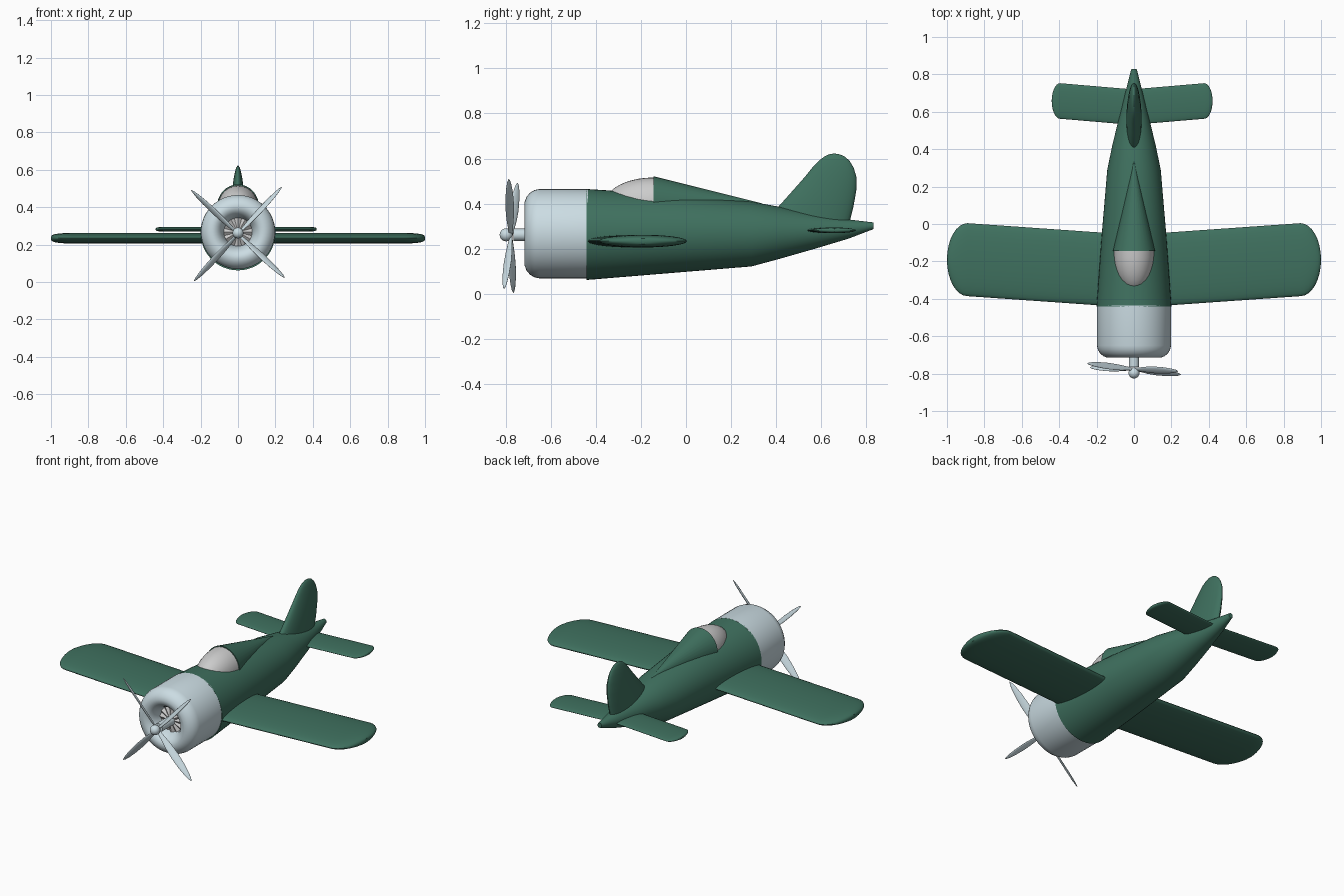
import bpy, bmesh
from math import sin, cos, pi, radians, sqrt
from mathutils import Vector, Matrix

if "Cube" in bpy.data.objects:
    bpy.data.objects.remove(bpy.data.objects["Cube"])


def material(name, rgb):
    m = bpy.data.materials.new(name)
    m.diffuse_color = (*rgb, 1)
    m.use_nodes = True
    m.node_tree.nodes["Principled BSDF"].inputs["Base Color"].default_value = m.diffuse_color
    return m


GREEN = material("green_paint", (0.05, 0.165, 0.115))
SILVER = material("pale_metal", (0.6, 0.72, 0.77))


def finish(name, bm, mat=None, angle=35):
    bmesh.ops.remove_doubles(bm, verts=bm.verts, dist=1e-5)
    bmesh.ops.recalc_face_normals(bm, faces=bm.faces)
    for f in bm.faces:
        f.smooth = True
    me = bpy.data.meshes.new(name)
    bm.to_mesh(me)
    bm.free()
    me.set_sharp_from_angle(angle=radians(angle))
    if mat:
        me.materials.append(mat)
    ob = bpy.data.objects.new(name, me)
    bpy.context.collection.objects.link(ob)
    return ob


def loft(name, sections, mat=None, n=32, angle=35):
    """Skin elliptical rings given as (centre, half-axis u, half-axis v)."""
    bm = bmesh.new()
    rings = []
    for c, u, v in sections:
        c, u, v = Vector(c), Vector(u), Vector(v)
        rings.append([bm.verts.new(c + u * cos(2 * pi * i / n) + v * sin(2 * pi * i / n))
                      for i in range(n)])
    for a, b in zip(rings, rings[1:]):
        for i in range(n):
            j = (i + 1) % n
            bm.faces.new((a[i], a[j], b[j], b[i]))
    bm.faces.new(rings[0])
    bm.faces.new(rings[-1])
    return finish(name, bm, mat, angle)


# Fuselage: (y, half width, bottom z, top z)
body = [(-0.44, 0.2, 0.062, 0.465), (-0.05, 0.172, 0.094, 0.44), (0.29, 0.143, 0.122, 0.409),
        (0.42, 0.116, 0.157, 0.385), (0.57, 0.08, 0.2, 0.355), (0.72, 0.042, 0.245, 0.33),
        (0.83, 0.014, 0.287, 0.317)]
loft("fuselage", [((0, y, (b + t) / 2), (w, 0, 0), (0, 0, (t - b) / 2)) for y, w, b, t in body],
     GREEN, n=48)


# Wing and tailplane: swept elliptical sections with rounded tips
def plane(name, x0, span, corner, root_y, sweep, z, half_chord, half_thick):
    right = [(0, 1), (corner, 1)]
    for k in range(1, 9):
        a = k / 8 * pi / 2
        right.append((corner + (span - corner) * sin(a), max(cos(a), 0.02)))
    stations = [(-x, f) for x, f in reversed(right[1:])] + right
    loft(name, [((x0 + x, root_y + sweep * min(abs(x), corner), z),
                 (0, half_chord * f, 0), (0, 0, half_thick * sqrt(f))) for x, f in stations],
         GREEN)


plane("main_wing", 0, 1.0, 0.89, -0.253, 0.07, 0.234, 0.195, 0.028)
plane("tailplane", -0.01, 0.43, 0.385, 0.625, 0.085, 0.282, 0.095, 0.0125)

# Tail fin: (z, front y, back y, half width)
fin = [(0.3, 0.35, 0.72, 0.042), (0.385, 0.408, 0.742, 0.04), (0.46, 0.475, 0.755, 0.034),
       (0.52, 0.528, 0.755, 0.028), (0.56, 0.56, 0.743, 0.022), (0.59, 0.588, 0.725, 0.016),
       (0.61, 0.615, 0.702, 0.01), (0.619, 0.635, 0.68, 0.005), (0.622, 0.654, 0.66, 0.001)]
loft("tail_fin", [((0, (a + b) / 2, z), (0, (b - a) / 2, 0), (w, 0, 0)) for z, a, b, w in fin],
     GREEN)

# Cockpit canopy (front half ellipsoid) and tapering fairing behind it
CY, CZ = -0.145, 0.4
dome = []
for k in range(11):
    a = k / 10 * pi / 2
    r = max(cos(a), 0.01)
    dome.append(((0, CY - 0.215 * sin(a), CZ), (0.108 * r, 0, 0), (0, 0, 0.116 * r)))
loft("canopy", dome)
loft("rear_fairing", [((0, CY, CZ), (0.113, 0, 0), (0, 0, 0.122)),
                      ((0, 0.335, 0.4), (0.002, 0, 0), (0, 0, 0.002))], GREEN)

# Engine cowl: lip rolls over into a narrowing intake (y, radius)
cowl = [(-0.435, 0.198), (-0.65, 0.198), (-0.672, 0.193), (-0.692, 0.181), (-0.707, 0.163),
        (-0.715, 0.142), (-0.712, 0.122), (-0.7, 0.104), (-0.68, 0.09), (-0.655, 0.08),
        (-0.62, 0.073)]
loft("engine_cowl", [((0, y, 0.267), (r, 0, 0), (0, 0, r)) for y, r in cowl], SILVER, n=48, angle=45)

# Ribbed engine face inside the intake
bm = bmesh.new()
N = 24
hub = bm.verts.new((0, -0.65, 0.267))
rim = [bm.verts.new((0.076 * cos(2 * pi * i / N), -0.645 + 0.015 * (i % 2),
                     0.267 + 0.076 * sin(2 * pi * i / N))) for i in range(N)]
for i in range(N):
    bm.faces.new((hub, rim[i], rim[(i + 1) % N]))
finish("engine_face", bm, None, 10)

# Propeller shaft and spinner
PZ = 0.262
loft("propeller_shaft", [((0, y, PZ), (0.027, 0, 0), (0, 0, 0.027)) for y in (-0.63, -0.765)],
     SILVER)
bm = bmesh.new()
bmesh.ops.create_uvsphere(bm, u_segments=24, v_segments=12, radius=0.029,
                          matrix=Matrix.Translation((0, -0.797, PZ)))
finish("spinner", bm, SILVER)

# Four pitched blades on a slightly tilted disc
tilt = (Matrix.Translation((0, -0.776, 0.257)) @ Matrix.Rotation(radians(-4.8), 4, 'Z')
        @ Matrix.Rotation(radians(-2.2), 4, 'X'))
PITCH = radians(50)
chord = Vector((0, sin(PITCH), cos(PITCH)))
thick = Vector((0, cos(PITCH), -sin(PITCH)))
shape = [(0, 0.008), (0.05, 0.013), (0.11, 0.02), (0.18, 0.023), (0.25, 0.02), (0.3, 0.014),
         (0.33, 0.008), (0.345, 0.001)]
for k in range(4):
    blade = loft(f"propeller_blade_{k + 1}",
                 [((r, 0, 0), chord * w, thick * min(w * 0.4, 0.006)) for r, w in shape], SILVER, n=16)
    blade.matrix_world = tilt @ Matrix.Rotation(radians(-47 - 90 * k), 4, 'Y')
